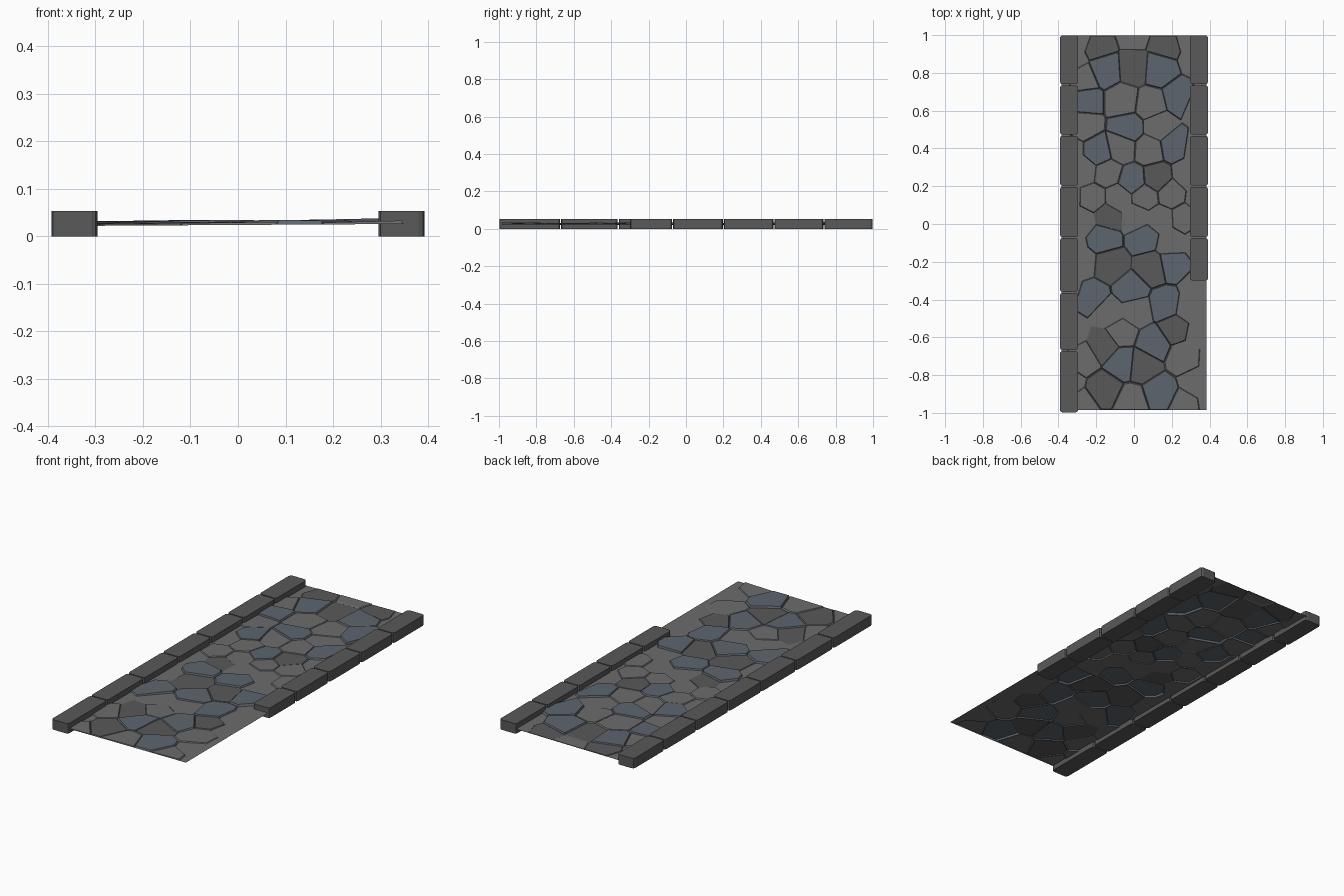
import bpy, bmesh, random
from mathutils import Vector

if "Cube" in bpy.data.objects:
    bpy.data.objects.remove(bpy.data.objects["Cube"])

random.seed(7)


def material(name, color):
    m = bpy.data.materials.new(name)
    m.diffuse_color = (*color, 1)
    m.use_nodes = True
    m.node_tree.nodes["Principled BSDF"].inputs["Base Color"].default_value = m.diffuse_color
    return m


GREY = material("grey_stone", (0.15, 0.15, 0.15))
DARK = material("dark_stone", (0.10, 0.10, 0.10))
BLUE = material("blue_stone", (0.11, 0.13, 0.155))


def finish(bm, name, mats):
    mesh = bpy.data.meshes.new(name)
    bm.to_mesh(mesh)
    bm.free()
    for m in mats:
        mesh.materials.append(m)
    obj = bpy.data.objects.new(name, mesh)
    bpy.context.collection.objects.link(obj)
    return obj


# Curb blocks: boxes with chamfered upright corners
def curb_block(name, x, y0, y1):
    bm = bmesh.new()
    bmesh.ops.create_cube(bm, size=1)
    for v in bm.verts:
        v.co = Vector((x + v.co.x * 0.097, (y0 + y1) / 2 + v.co.y * (y1 - y0 - 0.006),
                       0.0265 + v.co.z * 0.053))
    upright = [e for e in bm.edges if abs(e.verts[0].co.z - e.verts[1].co.z) > 0.04]
    bmesh.ops.bevel(bm, geom=upright, offset=0.013, segments=2, profile=0.5, affect='EDGES')
    finish(bm, name, [DARK])


joints = [1.0, 0.737, 0.47, 0.2, -0.072, -0.362, -0.67, -1.0]
for i in range(7):
    curb_block(f"left_curb_{i + 1}", -0.344, joints[i + 1], joints[i])
right = joints[:5] + [-0.302]
for i in range(5):
    curb_block(f"right_curb_{i + 1}", 0.344, right[i + 1], right[i])

# Paving stone centres: bluish and dark ones placed, grey ones fill the rest
blue = [(-.15, .82), (.13, .82), (-.03, .51), (-.26, .65), (-.19, .38), (.21, .42),
        (-.01, .23), (-.17, -.07), (.06, -.07), (.20, -.21), (-.02, -.35), (.17, -.43),
        (.10, -.63), (-.06, -.73), (-.22, -.38), (.24, .67), (.14, -.90)]
dark = [(-.19, .95), (0, .83), (.17, .96), (.12, .24), (-.14, .04), (-.13, -.22),
        (.10, -.23), (-.16, -.64), (-.16, -.88), (.22, -.55), (.04, -.74)]
seeds = [(Vector(p), 2) for p in blue] + [(Vector(p), 1) for p in dark]
for row in range(17):
    for col in range(7):
        p = Vector((-0.42 + 0.14 * col + 0.07 * (row % 2) + random.uniform(-.015, .015),
                    -0.95 + 0.122 * row + random.uniform(-.015, .015)))
        if all((p - q).length > 0.105 for q, _ in seeds):
            seeds.append((p, 0))


def clip(poly, mid, normal):
    out = []
    for a, b in zip(poly, poly[1:] + poly[:1]):
        da, db = (a - mid).dot(normal), (b - mid).dot(normal)
        if da <= 0:
            out.append(a)
        if da * db < 0:
            out.append(a.lerp(b, da / (da - db)))
    return out


# Paving: one open-bottomed sheet of cells, each stone stepped up and tilted
bm = bmesh.new()
for p, kind in seeds:
    poly = [Vector(c) for c in ((-.385, -.985), (.385, -.985), (.385, .997), (-.385, .997))]
    for q, _ in seeds:
        if q is not p:
            poly = clip(poly, (p + q) / 2, q - p)
    if len(poly) < 3:
        continue
    height = {0: random.choice((0, 0, .003, .005)), 1: random.uniform(.001, .004),
              2: random.uniform(.005, .010)}[kind]
    if abs(p.x) > 0.28 and kind == 0:
        height = 0
    base = [bm.verts.new((v.x, v.y, 0.024 + 0.006 * v.x)) for v in poly]
    if height == 0:
        bm.faces.new(base).material_index = kind
        continue
    tilt = Vector((random.uniform(-.015, .02), random.uniform(-.015, .015)))
    top = []
    for v in poly:
        d = (v - p) * 0.95
        top.append(bm.verts.new((p.x + d.x, p.y + d.y,
                                 0.0245 + 0.006 * v.x + height + d.dot(tilt))))
    bm.faces.new(top).material_index = kind
    for i in range(len(poly)):
        j = (i + 1) % len(poly)
        bm.faces.new((base[i], base[j], top[j], top[i])).material_index = kind
finish(bm, "paving", [GREY, DARK, BLUE])
